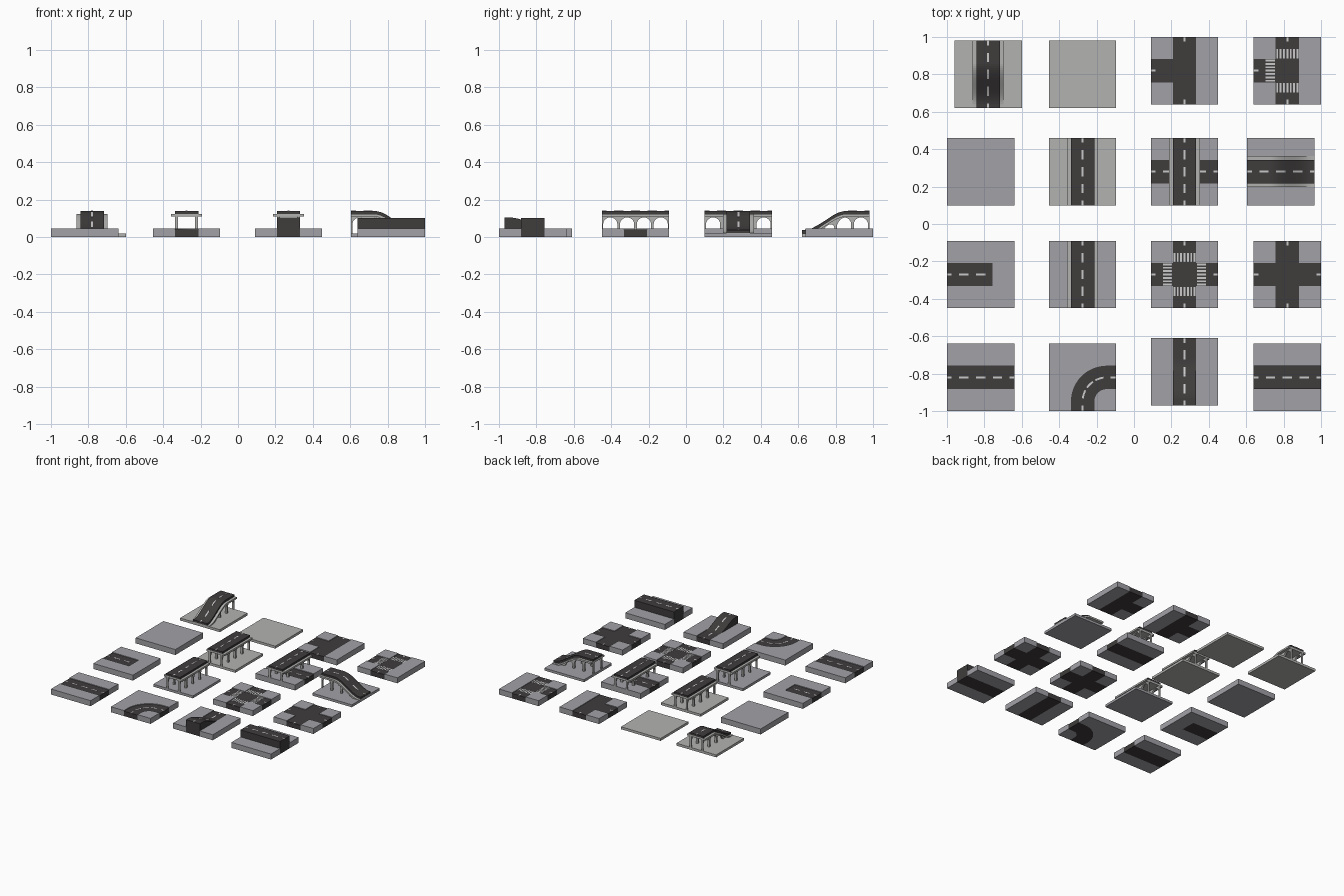
import bpy, math
from math import sin, cos, radians, sqrt

if "Cube" in bpy.data.objects:
    bpy.data.objects.remove(bpy.data.objects["Cube"])

H = 0.18          # half tile
R = 0.0625        # half road width
THIN, KERB, ROAD = 0.02, 0.045, 0.04


def mat(name, c):
    m = bpy.data.materials.new(name)
    m.diffuse_color = (*c, 1)
    m.use_nodes = True
    m.node_tree.nodes["Principled BSDF"].inputs["Base Color"].default_value = m.diffuse_color
    return m


ASPHALT = mat("asphalt", (0.05, 0.045, 0.045))
PAVING = mat("paving", (0.36, 0.36, 0.39))
CONCRETE = mat("concrete", (0.45, 0.45, 0.44))
PAINT = mat("paint", (0.8, 0.8, 0.78))


class Builder:
    """Collects prisms for one part, then makes the object."""
    def __init__(self):
        self.v, self.f = [], []

    def prism(self, a, b):
        n, k = len(a), len(self.v)
        self.v += a + b
        self.f.append([k + i for i in range(n)][::-1])
        self.f.append([k + n + i for i in range(n)])
        self.f += [[k + i, k + (i + 1) % n, k + n + (i + 1) % n, k + n + i] for i in range(n)]

    def box(self, x0, x1, y0, y1, z0, z1):
        self.flat([(x0, y0), (x1, y0), (x1, y1), (x0, y1)], z0, z1)

    def flat(self, pts, z0, z1):
        self.prism([(x, y, z0) for x, y in pts], [(x, y, z1) for x, y in pts])

    def strip(self, prof, w0, w1):
        # prof: (s, low, high) along local x, extruded across local y
        o = [(s, lo) for s, lo, hi in prof] + [(s, hi) for s, lo, hi in reversed(prof)]
        self.prism([(s, w0, z) for s, z in o], [(s, w1, z) for s, z in o])

    def make(self, name, material, at, turn=0):
        if not self.v:
            return
        me = bpy.data.meshes.new(name)
        me.from_pydata(self.v, [], self.f)
        me.materials.append(material)
        ob = bpy.data.objects.new(name, me)
        bpy.context.collection.objects.link(ob)
        ob.location = (*at, 0)
        ob.rotation_euler[2] = radians(turn)
        import bmesh
        bm = bmesh.new()
        bm.from_mesh(me)
        bmesh.ops.recalc_face_normals(bm, faces=bm.faces)
        bm.to_mesh(me)
        bm.free()


def steps(a, b, n):
    return [a + (b - a) * i / n for i in range(n + 1)]


def level(z):
    return lambda s: z


def slope(s0, s1, z0, z1):
    def f(s):
        t = min(1, max(0, (s - s0) / (s1 - s0)))
        return z0 + (z1 - z0) * t * t * (3 - 2 * t)
    return f


def dashes(name, at, turn, h, centres=(-0.18, -0.09, 0, 0.09, 0.18)):
    b = Builder()
    for c in centres:
        a, e = max(-H, c - 0.025), min(H, c + 0.025)
        b.strip([(s, h(s) - 0.002, h(s) + 0.001) for s in steps(a, e, 5)], -0.005, 0.005)
    b.make(name, PAINT, at, turn)


def slab(name, at, material=PAVING, top=KERB):
    b = Builder()
    b.box(-H, H, -H, H, 0, top)
    b.make(name, material, at)


def ground_tile(name, at, layout):
    # 3x3 layout, top row first: R is sunken road, . is paving
    g, r = Builder(), Builder()
    e = [-H, -R, R, H]
    for j, row in enumerate(layout.split("/")):
        for i, ch in enumerate(row):
            b, z = (r, ROAD) if ch == "R" else (g, KERB)
            b.box(e[i], e[i + 1], e[2 - j], e[3 - j], 0, z)
    g.make(name + "_paving", PAVING, at)
    r.make(name + "_road", ASPHALT, at)


def crossing(name, at, turns):
    for t in turns:
        b = Builder()
        for i in range(7):
            y = -0.054 + i * 0.018
            b.box(0.066, 0.116, y - 0.005, y + 0.005, ROAD - 0.002, ROAD + 0.001)
        b.make(name + "_crosswalk", PAINT, at, t)


def bridge(name, at, turn, h, base=THIN, cols=(-0.18, -0.09, 0, 0.09, 0.18)):
    ss = steps(-H, H, 32)
    b = Builder()
    b.strip([(s, max(base - 0.002, h(s) - 0.016), h(s)) for s in ss], -R, R)
    b.make(name + "_road", ASPHALT, at, turn)
    b = Builder()
    b.strip([(s, max(base - 0.004, h(s) - 0.03), max(base + 0.001, h(s) - 0.0155)) for s in ss], -0.083, 0.083)
    b.make(name + "_deck", CONCRETE, at, turn)
    # arcaded side walls
    top = lambda s: max(base + 0.0005, h(s) - 0.029)
    prof = []
    for i, c in enumerate(cols):
        for s in (max(-H, c - 0.007), min(H, c + 0.007)):
            prof.append((s, base - 0.001, top(s)))
        if i + 1 < len(cols):
            a, e = c + 0.007, cols[i + 1] - 0.007
            for k in range(13):
                u = -cos(math.pi * k / 12)
                s = (a + e) / 2 + u * (e - a) / 2
                z = top(s) - 0.006 - 0.036 * (1 - sqrt(max(0, 1 - u * u)))
                prof.append((s, max(base - 0.001, z), top(s)))
    b = Builder()
    for w in (-0.053, 0.053):
        b.strip(prof, w - 0.008, w + 0.008)
    b.make(name + "_arches", CONCRETE, at, turn)
    dashes(name + "_dashes", at, turn, h)


X = (-0.82, -0.275, 0.27, 0.82)
HIGH = level(0.14)
RISE = slope(-0.17, 0.06, 0.038, 0.14)
STUB = (0.18,)

# Back row: bridge ramp, thin plain tile, junctions
slab("ramp_base", (-0.78, 0.80), CONCRETE, THIN)
bridge("bridge_ramp", (-0.78, 0.80), 90, RISE)
slab("thin_tile", (-0.275, 0.80), CONCRETE, THIN)
for n, x in (("junction", X[2]), ("junction_marked", X[3])):
    ground_tile(n, (x, 0.82), ".R./RR./.R.")
    for t in (90, 180, 270):
        dashes(n + "_dash", (x, 0.82), t, level(ROAD), STUB)
crossing("junction_marked", (X[3], 0.82), (90, 180, 270))

# Second row: plain tile, bridge, overpass, sideways ramp
slab("plain_tile", (X[0], 0.28))
slab("bridge_base", (X[1], 0.28), CONCRETE, THIN)
bridge("bridge", (X[1], 0.28), 90, HIGH)
ground_tile("underpass", (X[2], 0.28), ".../RRR/...")
dashes("underpass_dashes", (X[2], 0.28), 0, level(ROAD))
bridge("overpass", (X[2], 0.28), 90, HIGH, ROAD, (-0.18, -0.09, 0.09, 0.18))
slab("side_ramp_base", (0.785, 0.28), PAVING, THIN)
bridge("side_ramp", (0.785, 0.28), 180, RISE)

# Third row: dead end, bridge, crossroads
ground_tile("dead_end", (X[0], -0.27), ".../RR./...")
dashes("dead_end_dashes", (X[0], -0.27), 0, level(ROAD), (-0.18, -0.09, 0))
slab("second_bridge_base", (X[1], -0.27), PAVING, THIN)
bridge("second_bridge", (X[1], -0.27), 90, HIGH)
for n, x in (("crossroads_marked", X[2]), ("crossroads", X[3])):
    ground_tile(n, (x, -0.27), ".R./RRR/.R.")
    for t in (0, 90, 180, 270):
        dashes(n + "_dash", (x, -0.27), t, level(ROAD), STUB)
crossing("crossroads_marked", (X[2], -0.27), (0, 90, 180, 270))

# Front row: straight road
ground_tile("straight", (X[0], -0.82), ".../RRR/...")
dashes("straight_dashes", (X[0], -0.82), 0, level(ROAD))


# Curved road
def arc(r, a0=90, a1=180, n=14):
    return [(0.13 + r * cos(radians(a)), -0.13 + r * sin(radians(a))) for a in steps(a0, a1, n)]


def bend(r):
    return [(H, r - 0.13)] + arc(r) + [(0.13 - r, -H)]


outer, inner, at = bend(0.13 + R), bend(0.13 - R), (X[1], -0.82)
g, r, p = Builder(), Builder(), Builder()
g.flat(outer + [(-H, -H), (-H, H), (H, H)], 0, KERB)
g.flat(inner + [(H, -H)], 0, KERB)
r.flat(outer + inner[::-1], 0, ROAD)
for a in (98, 125, 152):
    p.flat(arc(0.135, a, a + 20, 4) + arc(0.125, a, a + 20, 4)[::-1], ROAD - 0.002, ROAD + 0.001)
p.box(0.15, H, -0.005, 0.005, ROAD - 0.002, ROAD + 0.001)
p.box(-0.005, 0.005, -H, -0.15, ROAD - 0.002, ROAD + 0.001)
g.make("curve_paving", PAVING, at)
r.make("curve_road", ASPHALT, at)
p.make("curve_dashes", PAINT, at)

# Solid ramp and raised road
for n, at, t, h, lay in (("solid_ramp", (X[2], -0.79), 270, slope(-0.07, 0.15, ROAD, 0.104), ".R./.R./.R."),
                         ("raised_road", (X[3], -0.82), 0, level(0.102), ".../RRR/...")):
    ground_tile(n, at, lay)
    b = Builder()
    b.strip([(s, 0.001, h(s) + 0.0005) for s in steps(-H, H, 28)], -R, R)
    b.make(n + "_body", ASPHALT, at, t)
    dashes(n + "_dashes", at, t, h)
